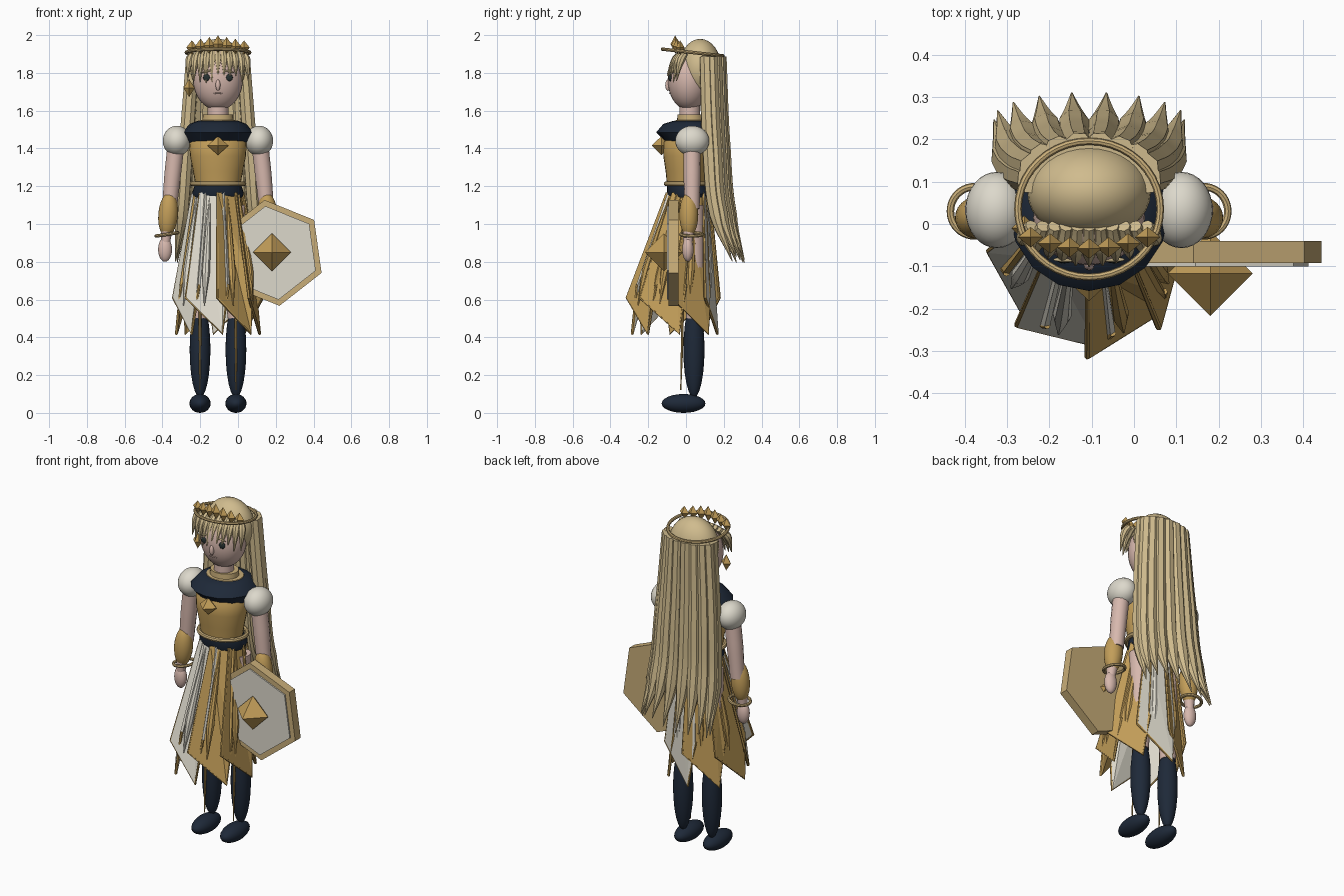
import bpy, bmesh, math, random
from mathutils import Vector

if "Cube" in bpy.data.objects:
    bpy.data.objects.remove(bpy.data.objects["Cube"])
random.seed(4)
CX = -0.106  # body axis; the shield hangs on the +x side
S, C, PI = math.sin, math.cos, math.pi

def material(name, rgb):
    m = bpy.data.materials.new(name)
    m.diffuse_color = (*rgb, 1)
    m.use_nodes = True
    m.node_tree.nodes["Principled BSDF"].inputs["Base Color"].default_value = m.diffuse_color
    return m

GOLD = material("gold", (0.54, 0.34, 0.1))
TRIM = material("pale_gold", (0.58, 0.42, 0.19))
NAVY = material("navy", (0.013, 0.022, 0.04))
WHITE = material("ivory", (0.72, 0.69, 0.6))
SKIN = material("skin", (0.68, 0.48, 0.42))
HAIR = material("blonde", (0.63, 0.5, 0.27))
DARK = material("dark", (0.02, 0.03, 0.03))

def finish(o, name, mat, smooth=True):
    o.name = name
    o.data.materials.clear()
    o.data.materials.append(mat)
    if smooth:
        bpy.ops.object.select_all(action='DESELECT')
        o.select_set(True)
        bpy.context.view_layer.objects.active = o
        bpy.ops.object.shade_smooth_by_angle(angle=math.radians(40))
    return o

def from_bmesh(bm, name, mat, smooth=True):
    bmesh.ops.recalc_face_normals(bm, faces=bm.faces[:])
    me = bpy.data.meshes.new(name)
    bm.to_mesh(me)
    bm.free()
    o = bpy.data.objects.new(name, me)
    bpy.context.collection.objects.link(o)
    return finish(o, name, mat, smooth)

def ball(name, loc, scale, mat, rot=(0, 0, 0), seg=24):
    bpy.ops.mesh.primitive_uv_sphere_add(segments=seg, ring_count=seg // 2, location=loc, rotation=rot)
    o = bpy.context.object
    o.scale = scale
    return finish(o, name, mat)

def gem(name, loc, scale, mat=GOLD):
    # four-sided double pyramid
    bm = bmesh.new()
    L, D = Vector(loc), Vector(scale)
    top, low = (bm.verts.new(L + Vector((0, 0, k * D.z))) for k in (1, -1))
    mid = [bm.verts.new(L + Vector((D.x * C(k * PI / 2), D.y * S(k * PI / 2), 0))) for k in range(4)]
    for k in range(4):
        for tip in (top, low):
            bm.faces.new((mid[k], mid[(k + 1) % 4], tip))
    return from_bmesh(bm, name, mat, False)

def ring(name, loc, R, r, mat, rot=(0, 0, 0), scale=(1, 1, 1)):
    bpy.ops.mesh.primitive_torus_add(location=loc, rotation=rot, major_radius=R, minor_radius=r,
                                     major_segments=40, minor_segments=8)
    o = bpy.context.object
    o.scale = scale
    return finish(o, name, mat)

def loft(name, rings, mat, seg=28, x=CX, smooth=True):
    # stacked ellipses: (z, rx, ry, centre y)
    bm = bmesh.new()
    loops = [[bm.verts.new((x + rx * C(2 * PI * i / seg), cy + ry * S(2 * PI * i / seg), z))
              for i in range(seg)] for z, rx, ry, cy in rings]
    for a, b in zip(loops, loops[1:]):
        for i in range(seg):
            j = (i + 1) % seg
            bm.faces.new((a[i], a[j], b[j], b[i]))
    bm.faces.new(loops[0])
    bm.faces.new(loops[-1])
    return from_bmesh(bm, name, mat, smooth)

def tube(name, pts, radii, mat, straight=False, res=2):
    cu = bpy.data.curves.new(name, 'CURVE')
    cu.dimensions, cu.bevel_depth, cu.bevel_resolution = '3D', 1, res
    cu.use_fill_caps, cu.resolution_u = True, 1 if straight else 6
    sp = cu.splines.new('BEZIER')
    sp.bezier_points.add(len(pts) - 1)
    for b, p, r in zip(sp.bezier_points, pts, radii):
        b.co, b.radius = p, r
        b.handle_left_type = b.handle_right_type = 'VECTOR' if straight else 'AUTO'
    o = bpy.data.objects.new(name, cu)
    bpy.context.collection.objects.link(o)
    bpy.ops.object.select_all(action='DESELECT')
    o.select_set(True)
    bpy.context.view_layer.objects.active = o
    bpy.ops.object.convert(target='MESH')
    return finish(bpy.context.object, name, mat)

# head and face
ball("head", (CX, 0.015, 1.765), (0.132, 0.112, 0.163), SKIN, seg=32)
ball("nose", (CX, -0.096, 1.735), (0.013, 0.014, 0.03), SKIN, seg=12)
ball("mouth", (CX, -0.083, 1.692), (0.025, 0.006, 0.004), SKIN, seg=12)
for s in (-1, 1):
    ball("eye", (CX + s * 0.058, -0.083, 1.775), (0.021, 0.01, 0.02), DARK, seg=12)
    ball("eyebrow", (CX + s * 0.056, -0.084, 1.808), (0.03, 0.006, 0.005), HAIR, (0, s * 0.2, 0), seg=12)

# hair: crown of the head, long back locks, fringe
ball("hair_cap", (CX, 0.075, 1.825), (0.146, 0.112, 0.155), HAIR, seg=32)
for i in range(10):
    a = math.radians(-94.5 + 21 * i)
    s, c, j = S(a), C(a), random.uniform(-0.02, 0.03)
    tube("back_lock", [(CX + 0.135 * s, 0.112 + 0.07 * c, 1.885), (CX + 0.17 * s, 0.13 + 0.07 * c, 1.4),
                       (CX + 0.195 * s, 0.165 + 0.07 * c, 1.05), (CX + 0.225 * s, 0.25 + 0.06 * c, 0.81 + j)],
         [0.036, 0.04, 0.038, 0.002], HAIR)
for i in range(11):
    u = -1 + i / 5
    j = random.uniform(-0.025, 0.03)
    tube("fringe_lock", [(CX + 0.135 * u, -0.005, 1.92 - 0.02 * u * u), (CX + 0.15 * u, -0.055 + 0.03 * u * u, 1.87),
                         (CX + 0.16 * u, -0.1 + 0.05 * u * u, 1.765 + j)], [0.016, 0.022, 0.002], HAIR)

# circlet, crown points, single earring
ring("circlet", (CX, 0.035, 1.908), 0.168, 0.009, TRIM, (-0.11, 0, 0), (1, 0.96, 1))
for i in range(-3, 4):
    gem("crown_point", (CX + 0.046 * i, -0.058 + 0.003 * i * i, 1.952 - 0.006 * abs(i)),
        (0.03, 0.024, 0.047 - 0.003 * abs(i)))
gem("earring", (CX - 0.153, -0.01, 1.72), (0.03, 0.03, 0.048))

# neck, mantle, bodice, waist
loft("neck", [(1.53, 0.055, 0.055, 0.02), (1.64, 0.055, 0.055, 0.02)], SKIN)
loft("collar", [(1.53, 0.115, 0.1, 0.03), (1.548, 0.105, 0.09, 0.03), (1.55, 0.082, 0.072, 0.025),
                (1.58, 0.08, 0.07, 0.025)], TRIM)
loft("mantle", [(1.42, 0.155, 0.12, 0.03), (1.485, 0.188, 0.188, 0.03), (1.53, 0.15, 0.15, 0.03),
                (1.545, 0.11, 0.1, 0.03)], NAVY, 16)
loft("bodice", [(1.2, 0.118, 0.1, 0.0), (1.28, 0.132, 0.108, 0.0), (1.36, 0.148, 0.12, 0.0),
                (1.43, 0.152, 0.125, 0.005), (1.5, 0.12, 0.09, 0.02)], GOLD)
loft("waist", [(1.14, 0.128, 0.105, 0.015), (1.16, 0.138, 0.115, 0.015), (1.21, 0.122, 0.105, 0.005)], NAVY)
ring("belt", (CX, 0.01, 1.213), 0.137, 0.013, TRIM, scale=(1, 0.85, 1))
gem("chest_gem", (CX, -0.13, 1.415), (0.056, 0.052, 0.05))

# arms, mirrored about the body axis
for s in (-1, 1):
    X = lambda d: CX + s * d
    ball("shoulder_puff", (X(0.218), 0.033, 1.44), (0.074, 0.09, 0.08), WHITE, seg=32)
    tube("upper_arm", [(X(0.222), 0.032, 1.42), (X(0.24), 0.032, 1.26), (X(0.257), 0.032, 1.08)],
         [0.046, 0.045, 0.04], SKIN, res=5)
    ball("bracer", (X(0.264), 0.015, 1.05), (0.052, 0.05, 0.118), GOLD, (0, -s * 0.08, 0))
    tube("wrist", [(X(0.268), 0.015, 1.0), (X(0.278), 0.01, 0.9)], [0.034, 0.024], SKIN, res=5)
    ring("bracelet", (X(0.27), 0.03, 0.945), 0.058, 0.009, TRIM, (0, s * 0.15, 0))
    ball("hand", (X(0.28), 0.01, 0.865), (0.037, 0.03, 0.065), SKIN)

# legs
for s in (-1, 1):
    x = CX + s * 0.095
    tube("thigh", [(x, 0.035, 1.1), (x, 0.04, 0.8), (x, 0.045, 0.5)], [0.06, 0.058, 0.045], SKIN, res=5)
    ball("stocking", (x, 0.042, 0.335), (0.055, 0.056, 0.255), NAVY)
    ball("foot", (x, -0.013, 0.05), (0.056, 0.116, 0.05), NAVY)
    tube("shin_stripe", [(x, -0.018, 0.6), (x, -0.02, 0.4), (x, -0.028, 0.12)], [0.007, 0.007, 0.003], GOLD)

# skirt of pointed, overlapping panels: left edge outermost, tip towards the right
def skirt_point(deg, z, k=1.0):
    t = (1.165 - z) / 0.55
    t = t if t < 1 else 1 - 0.3 * (t - 1)
    a = math.radians(deg)
    return Vector((CX + (0.13 + 0.095 * t) * k * S(a), 0.012 - 0.08 * t - (0.11 + 0.123 * t) * k * C(a), z))

colours = [WHITE, GOLD, GOLD, GOLD, WHITE, GOLD, GOLD, WHITE]
for i, mat in enumerate(colours):
    mid = -16 + 45 * i
    l, r = mid - 30, mid + 32
    pts = [skirt_point(l, 1.165, 1.03), skirt_point(r, 1.165, 0.97), skirt_point(r, 0.68, 0.95),
           skirt_point(mid + 22, 0.42, 1.03), skirt_point(l, 0.61, 1.05)]
    bm = bmesh.new()
    face = bm.faces.new([bm.verts.new(p) for p in pts])
    bmesh.ops.triangulate(bm, faces=[face])
    panel = from_bmesh(bm, "skirt_panel", mat, False)
    sol = panel.modifiers.new("thickness", 'SOLIDIFY')
    sol.thickness, sol.offset = 0.014, 0
    tube("skirt_edging", pts[2:] + pts[:1], [0.008, 0.008, 0.008, 0.006], GOLD, True, 1)
    fold = [skirt_point(l + 25, z, k) for z, k in ((1.14, 0.92), (0.98, 0.9), (0.75, 0.88), (0.57, 0.9))]
    tube("skirt_fold", fold, [0.003, 0.014, 0.022, 0.003], mat)

# hexagonal shield: pale rim, ivory face, central gem
def hexagon(name, R, depth, y, mat):
    bm = bmesh.new()
    f = bm.faces.new([bm.verts.new((0.18 + R * C(math.radians(38 + 60 * k)), y,
                                    0.847 + R * S(math.radians(38 + 60 * k)))) for k in range(6)])
    ext = bmesh.ops.extrude_face_region(bm, geom=[f])
    bmesh.ops.translate(bm, vec=(0, depth, 0), verts=[v for v in ext["geom"] if isinstance(v, bmesh.types.BMVert)])
    return from_bmesh(bm, name, mat, False)

hexagon("shield_rim", 0.283, 0.052, -0.092, TRIM)
hexagon("shield_face", 0.25, 0.02, -0.1, WHITE)
gem("shield_gem", (0.18, -0.117, 0.85), (0.1, 0.1, 0.1))
